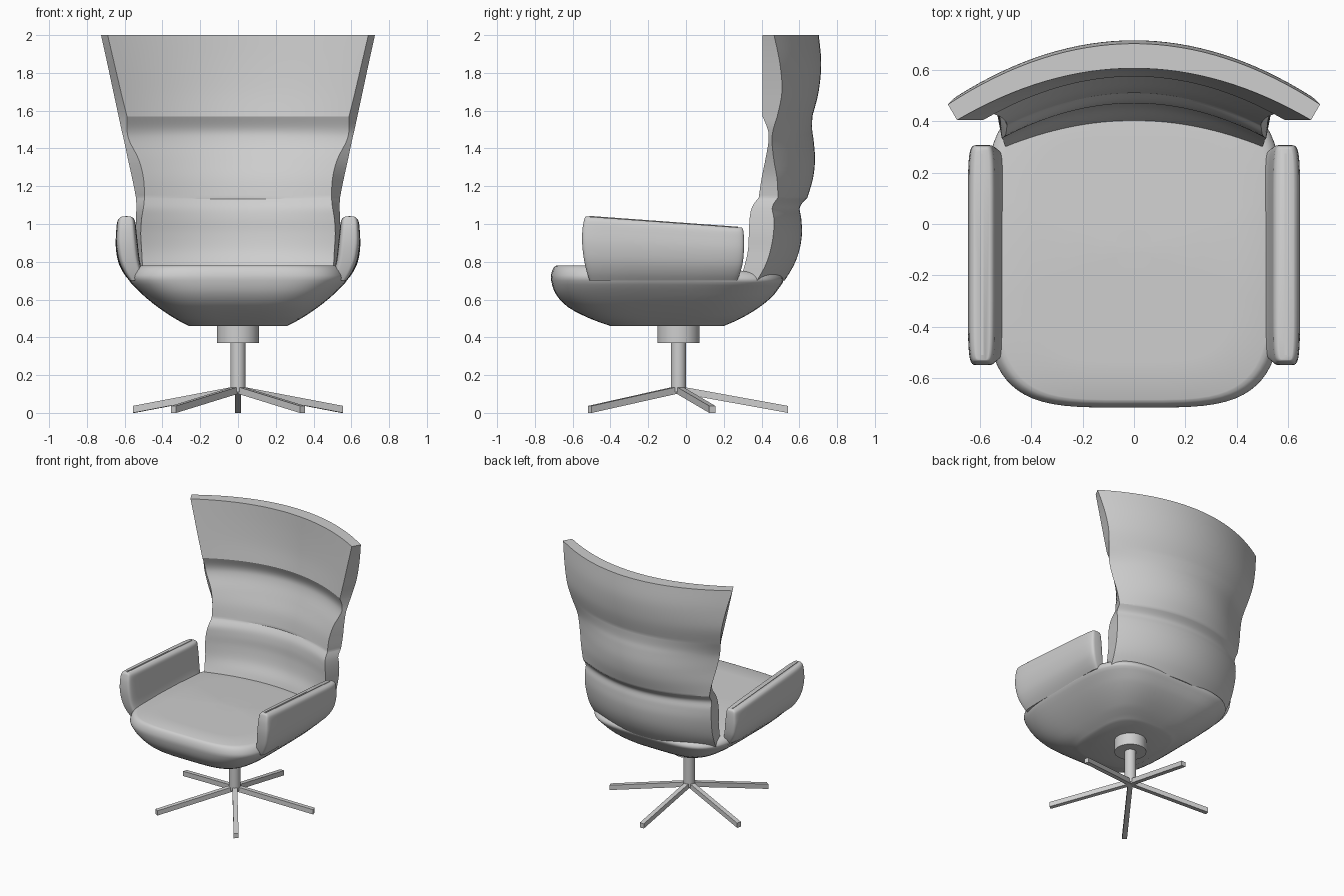
import bpy, bmesh, math
from mathutils import Matrix

if "Cube" in bpy.data.objects:
    bpy.data.objects.remove(bpy.data.objects["Cube"])

grey = bpy.data.materials.new("light grey")
grey.diffuse_color = (0.62, 0.62, 0.62, 1)
grey.use_nodes = True
grey.node_tree.nodes["Principled BSDF"].inputs["Base Color"].default_value = grey.diffuse_color


def finish(name, bm, angle=30):
    bmesh.ops.recalc_face_normals(bm, faces=bm.faces)
    mesh = bpy.data.meshes.new(name)
    bm.to_mesh(mesh)
    bm.free()
    ob = bpy.data.objects.new(name, mesh)
    bpy.context.collection.objects.link(ob)
    mesh.materials.append(grey)
    bpy.ops.object.select_all(action='DESELECT')
    ob.select_set(True)
    bpy.context.view_layer.objects.active = ob
    bpy.ops.object.shade_smooth_by_angle(angle=math.radians(angle))
    return ob


def loft(name, rings, angle=30):
    bm = bmesh.new()
    vs = [[bm.verts.new(p) for p in r] for r in rings]
    n = len(rings[0])
    for a, b in zip(vs, vs[1:]):
        for i in range(n):
            j = (i + 1) % n
            bm.faces.new((a[i], a[j], b[j], b[i]))
    bm.faces.new(vs[0])
    bm.faces.new(vs[-1])
    return finish(name, bm, angle)


def smooth_rows(rows, steps):
    """Catmull-Rom interpolation between rows of numbers."""
    out = []
    for i in range(len(rows) - 1):
        p0, p1 = rows[max(i - 1, 0)], rows[i]
        p2, p3 = rows[i + 1], rows[min(i + 2, len(rows) - 1)]
        for s in range(steps):
            t = s / steps
            out.append([0.5 * (2 * b + (c - a) * t + (2 * a - 5 * b + 4 * c - d) * t * t
                               + (3 * b - a - 3 * c + d) * t ** 3)
                        for a, b, c, d in zip(p0, p1, p2, p3)])
    return out + [list(rows[-1])]


def superellipse(x0, x1, y0, y1, n, count):
    pts = []
    for i in range(count):
        a = 2 * math.pi * (i + 0.5) / count
        c, s = math.cos(a), math.sin(a)
        pts.append(((x0 + x1) / 2 + (x1 - x0) / 2 * math.copysign(abs(c) ** (2 / n), c),
                    (y0 + y1) / 2 + (y1 - y0) / 2 * math.copysign(abs(s) ** (2 / n), s)))
    return pts


# Seat: rounded bowl, top falling slightly towards the back
# rows: z, half width, front y, back y
seat_rows = smooth_rows([(.46, .26, -.40, .20), (.50, .335, -.51, .29), (.56, .425, -.625, .39),
                         (.63, .51, -.69, .47), (.70, .575, -.714, .51), (.74, .575, -.713, .515),
                         (.77, .555, -.70, .50), (.78, .53, -.685, .48)], 3)
for k in (.75, .5, .25, .05):
    seat_rows.append((.78, .53 * k, -.1 - .585 * k, -.1 + .58 * k))
rings = []
for z, hx, y0, y1 in seat_rows:
    w = max(0, (z - .66) / .12)
    rings.append([(x, y, z - w * .07 * max(0, y + .1))
                  for x, y in superellipse(-hx, hx, y0, y1, 3.3 if z < .5 else 4, 72)])
loft("seat", rings, 35)

# Backrest: three padded bands with creases between them
# rows: z, front centre y, front edge y, front half width, back centre y, back edge y, back half width
lower = [(.70, .39, .285, .49, .522, .376, .52), (.78, .415, .31, .505, .57, .42, .53),
         (.86, .45, .328, .51, .60, .447, .535), (.95, .467, .333, .515, .614, .463, .54),
         (1.03, .472, .337, .51, .61, .465, .54), (1.09, .485, .35, .50, .603, .457, .538),
         (1.14, .515, .385, .495, .643, .487, .54)]
middle = [(1.14, .51, .385, .495, .643, .487, .54), (1.24, .53, .40, .50, .672, .482, .56),
          (1.34, .565, .42, .525, .683, .465, .582), (1.44, .60, .437, .575, .676, .455, .603),
          (1.50, .605, .433, .588, .668, .462, .617), (1.57, .575, .405, .588, .669, .483, .632)]
upper = [(1.57, .575, .405, .588, .669, .483, .632), (1.70, .592, .405, .62, .702, .508, .66),
         (1.85, .602, .405, .655, .716, .497, .692), (2.0, .607, .405, .69, .703, .466, .725)]
rows = smooth_rows(lower, 5)[:-1] + smooth_rows(middle, 5)[:-1] + smooth_rows(upper, 5)
N = 32
rings = []
for z, fc, fe, fx, bc, be, bx in rows:
    us = [2 * i / N - 1 for i in range(N + 1)]
    front = [(u * fx, fc + (fe - fc) * u * u, z) for u in us]
    back = [(u * bx, bc + (be - bc) * u * u, z) for u in reversed(us)]
    rings.append(front + back)
loft("backrest", rings, 28)

# Armrests: bowed pads with sloping tops and a thin seam strip
# rows: z, inner x, outer x, front y, back y
arm_rows = smooth_rows([(.70, .50, .575, -.51, .27), (.74, .505, .605, -.525, .285),
                        (.80, .52, .633, -.54, .30), (.88, .53, .647, -.55, .307),
                        (.95, .538, .645, -.548, .307), (.99, .543, .64, -.54, .304),
                        (1.005, .552, .63, -.535, .30), (1.01, .562, .622, -.53, .295)], 3)


def arm_z(z, y):
    return z - .072 * (y + .115) * (z - .70) / .31


for side, label in ((1, "right"), (-1, "left")):
    rings = [[(side * x, y, arm_z(z, y)) for x, y in superellipse(x0, x1, y0, y1, 7, 56)]
             for z, x0, x1, y0, y1 in arm_rows]
    loft(label + "_armrest", rings, 40)
    strip = [[(side * x, y, arm_z(z, y)) for x, y in
              ((.586, -.51), (.596, -.51), (.596, .275), (.586, .275))] for z in (1.008, 1.014)]
    loft(label + "_armrest_seam", strip)

# Column and swivel hub
CY = -.04


def cylinder(name, r, z0, z1):
    bm = bmesh.new()
    bmesh.ops.create_cone(bm, cap_ends=True, segments=40, radius1=r, radius2=r, depth=z1 - z0,
                          matrix=Matrix.Translation((0, CY, (z0 + z1) / 2)))
    finish(name, bm)


cylinder("swivel_hub", .112, .37, .465)
cylinder("column", .04, .11, .38)

# Five sloping feet
for i in range(5):
    a = math.radians(90 + 72 * i)
    c, s = math.cos(a), math.sin(a)
    rings = [[(c * d - s * w, CY + s * d + c * w, z + h)
              for w, h in ((-.017, 0), (.017, 0), (.017, .037), (-.017, .037))]
             for d, z in ((0, .105), (.58, 0))]
    loft("foot_%d" % (i + 1), rings)
